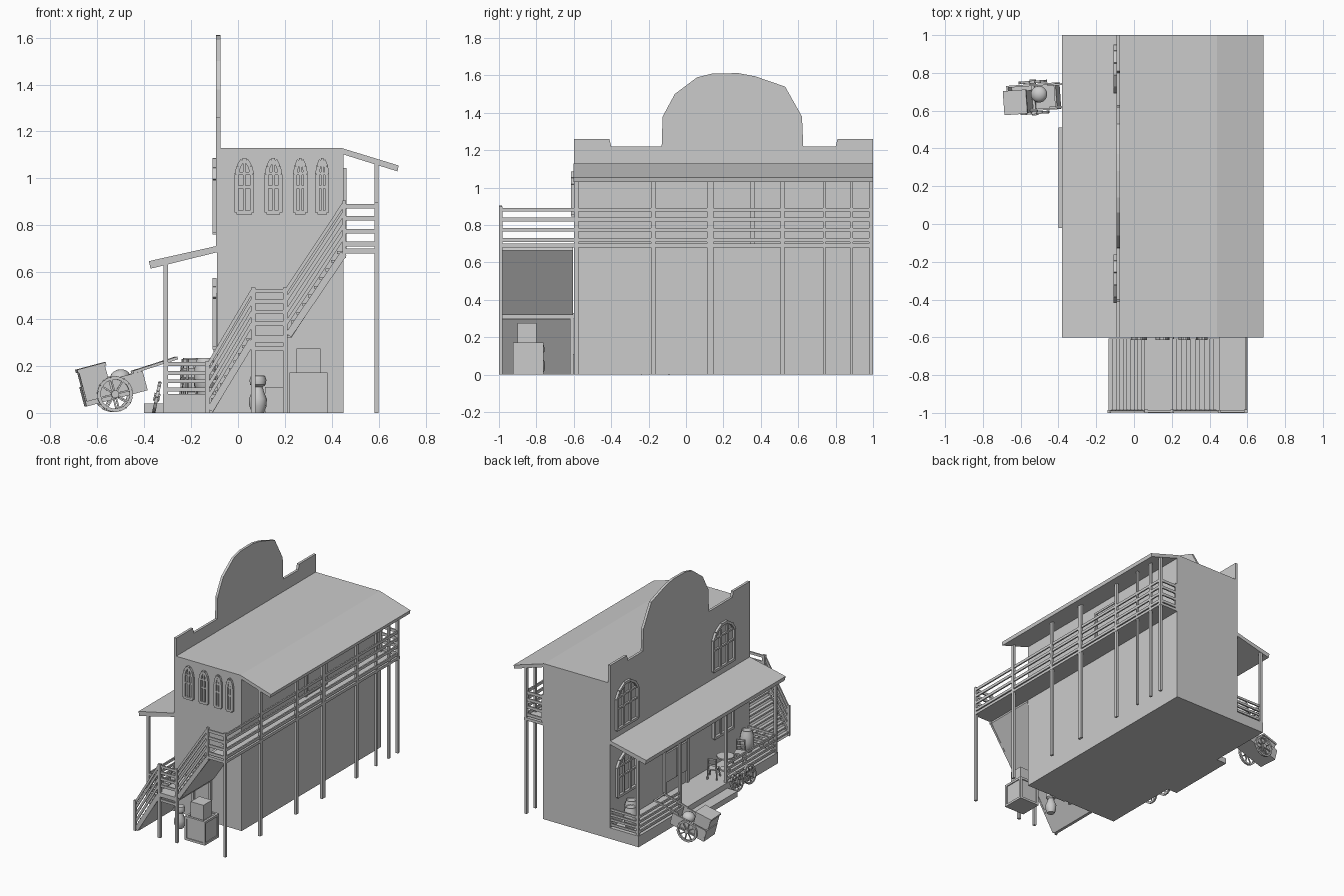
import bpy, bmesh, math
from mathutils import Vector, Matrix

if "Cube" in bpy.data.objects:
    bpy.data.objects.remove(bpy.data.objects["Cube"])


def finish(name, bm, smooth=False, M=None):
    if M is not None:
        bm.transform(M)
    bmesh.ops.recalc_face_normals(bm, faces=bm.faces)
    me = bpy.data.meshes.new(name)
    bm.to_mesh(me)
    bm.free()
    ob = bpy.data.objects.new(name, me)
    bpy.context.collection.objects.link(ob)
    if smooth:
        bpy.context.view_layer.objects.active = ob
        ob.select_set(True)
        bpy.ops.object.shade_smooth_by_angle()
        ob.select_set(False)
    return ob


def box(bm, x0, x1, y0, y1, z0, z1):
    M = Matrix.Translation(((x0+x1)/2, (y0+y1)/2, (z0+z1)/2)) @ Matrix.Diagonal((x1-x0, y1-y0, z1-z0, 1))
    bmesh.ops.create_cube(bm, size=1, matrix=M)


def bar(bm, p, q, w, h):
    p, q = Vector(p), Vector(q)
    d = q - p
    a = d.normalized()
    side = a.cross(Vector((0, 0, 1)))
    side = Vector((0, 1, 0)) if side.length < 1e-3 else side.normalized()
    up = side.cross(a)
    R = Matrix((a, side, up)).transposed().to_4x4()
    bmesh.ops.create_cube(bm, size=1, matrix=Matrix.Translation((p+q)/2) @ R @ Matrix.Diagonal((d.length, w, h, 1)))


def prism(bm, pts, axis, a, b):
    def at(u, v, t):
        return (u, t, v) if axis == 'y' else (t, u, v)
    A = [bm.verts.new(at(u, v, a)) for u, v in pts]
    B = [bm.verts.new(at(u, v, b)) for u, v in pts]
    bm.faces.new(A)
    bm.faces.new(B[::-1])
    for i in range(len(A)):
        j = (i+1) % len(A)
        bm.faces.new((A[j], A[i], B[i], B[j]))


def lathe(bm, prof, loc, n=14):
    rings = [[bm.verts.new((loc[0]+r*math.cos(2*math.pi*i/n), loc[1]+r*math.sin(2*math.pi*i/n), loc[2]+z))
              for i in range(n)] for r, z in prof]
    for A, B in zip(rings, rings[1:]):
        for i in range(n):
            bm.faces.new((A[i], A[(i+1) % n], B[(i+1) % n], B[i]))
    bm.faces.new(rings[0][::-1])
    bm.faces.new(rings[-1])


def make(name, *boxes):
    bm = bmesh.new()
    for b in boxes:
        box(bm, *b)
    return finish(name, bm)


def slab(name, pts, axis, a, b):
    bm = bmesh.new()
    prism(bm, pts, axis, a, b)
    return finish(name, bm)


# Main building, false front and roofs
make("main_walls", (-0.09, 0.45, -0.6, 1, 0, 1.11))
slab("main_roof", [(-0.08, 1.10), (-0.08, 1.13), (0.44, 1.13), (0.685, 1.055), (0.68, 1.03), (0.44, 1.105)], 'y', -0.602, 1)
slab("false_front", [(-0.6, 0.7), (-0.6, 1.26), (-0.41, 1.26), (-0.40, 1.22), (-0.13, 1.22), (-0.125, 1.38),
     (-0.06, 1.5), (0.06, 1.59), (0.14, 1.61), (0.28, 1.612), (0.37, 1.595), (0.53, 1.54), (0.62, 1.38),
     (0.627, 1.22), (0.80, 1.22), (0.81, 1.26), (1, 1.26), (1, 0.7)], 'x', -0.093, -0.075)
slab("porch_roof", [(-0.09, 0.685), (-0.09, 0.712), (-0.38, 0.647), (-0.373, 0.615)], 'y', -0.6, 1)

# Porch floor, step, posts and railings
make("porch_floor", (-0.32, -0.09, -0.6, 1, 0, 0.08))
make("porch_step", (-0.40, -0.32, -0.02, 0.51, 0, 0.04))
make("porch_posts", *[(-0.317, -0.298, y-0.01, y+0.01, 0.08, 0.64) for y in (-0.588, -0.02, 0.51, 0.988)])
bm = bmesh.new()
for z in (0.10, 0.135, 0.17, 0.208):
    for y in (-0.588, 0.988):
        bar(bm, (-0.307, y, z), (-0.09, y, z), 0.01, 0.016)
    for a, b in ((-0.588, -0.02), (0.51, 0.988)):
        bar(bm, (-0.307, a, z), (-0.307, b, z), 0.01, 0.016)
finish("porch_railings", bm)

# Balcony, posts and railings
make("balcony_floor", (0.45, 0.6, -1, 1, 0.68, 0.70))
make("balcony_posts", (0.582, 0.6, -1, -0.982, 0, 0.90), (0.445, 0.46, -1, -0.985, 0.66, 0.905),
     (0.45, 0.462, 0.98, 0.998, 0.7, 0.9),
     *[(0.582, 0.599, y-w, y+w, 0, 1.07) for y, w in ((-0.588, .012), (-0.175, .011), (0.13, .018),
       (0.515, .011), (0.74, .007), (0.885, .009), (0.989, .01))])
bm = bmesh.new()
for z in (0.72, 0.775, 0.83, 0.881):
    bar(bm, (0.593, -0.99, z), (0.593, 0.99, z), 0.01, 0.02)
    for y in (-0.992, 0.99):
        bar(bm, (0.45, y, z), (0.593, y, z), 0.01, 0.02)
finish("balcony_railings", bm)
make("balcony_door", (0.45, 0.456, 0.15, 0.34, 0.70, 1.03), (0.45, 0.462, 0.345, 0.365, 0.70, 1.04),
     (0.45, 0.462, 0.12, 0.14, 0.70, 1.04), (0.45, 0.462, 0.12, 0.365, 1.03, 1.045))

# Two stair flights with a landing between
make("stair_landing", (0.055, 0.21, -1, -0.6, 0.30, 0.33))
make("landing_posts", *[(x, x+0.02, y, y+0.018, 0, h) for x in (0.055, 0.192) for y, h in ((-1, 0.535), (-0.62, 0.31))])
make("stair_newel", (-0.14, -0.122, -1, -0.985, 0, 0.22))
bt, br = bmesh.new(), bmesh.new()
for x0, z0, x1, z1 in ((-0.13, 0.0, 0.06, 0.32), (0.205, 0.32, 0.45, 0.69)):
    prism(bt, [(x0, z0), (x0+0.022, z0), (x1+0.005, z1-0.025), (x1, z1)], 'y', -0.985, -0.605)
    n = 10
    for i in range(n):
        x, z = x0+(x1-x0)*i/n, z0+(z1-z0)*(i+1)/n
        box(bt, x-0.004, x+(x1-x0)/n, -0.985, -0.605, z-0.012, z)
    bar(bt, (x0+0.01, -0.992, z0+0.012), (x1, -0.992, z1-0.012), 0.014, 0.03)
    for h in (0.06, 0.11, 0.16, 0.2):
        bar(br, (x0, -0.993, z0+h), (x1, -0.993, z1+h), 0.01, 0.015)
for z in (0.275, 0.38, 0.43, 0.475, 0.52):
    bar(br, (0.06, -0.993, z), (0.205, -0.993, z), 0.01, 0.018)
finish("stair_flights", bt)
finish("stair_railings", br)


# Arched windows: frame bars, mullions and crossbars
def window(name, at, c, z0, w, h, cols, arch=True):
    bm = bmesh.new()
    k = w/2
    top = [(-k, .72), (-k*.75, .87), (-k*.25, .99), (k*.25, .99), (k*.75, .87), (k, .72)] if arch else [(-k, 1), (k, 1)]
    pts = [(-k, 0)] + top + [(k, 0)]
    P = [at(c+u, z0+v*h) for u, v in pts]
    for p, q in zip(P, P[1:]+P[:1]):
        bar(bm, p, q, 0.018, 0.018)
    for i in range(1, cols):
        u = -k+w*i/cols
        bar(bm, at(c+u, z0), at(c+u, z0+h*(.97 if cols == 2 else .9)), 0.012, 0.012)
    for v in (.48, .74) if arch else (.5,):
        bar(bm, at(c-k, z0+v*h), at(c+k, z0+v*h), 0.012, 0.012)
    finish(name, bm)


front = lambda u, z: (u, -0.606, z)
left = lambda u, z: (-0.1, u, z)
for i, (x, w) in enumerate(((0.027, .066), (0.151, .058), (0.266, .045), (0.359, .042))):
    window(f"front_window_{i}", front, x, 0.855, w, 0.225, 2)
for i, y in enumerate((0.82, -0.29)):
    window(f"upper_window_{i}", left, y, 0.77, 0.24, 0.31, 3)
    window(f"porch_window_{i}", left, y, 0.28, 0.22, 0.29, 3)

# Saloon doorway with swinging half doors
make("door_frame", (-0.105, -0.09, 0.11, 0.13, 0.08, 0.5), (-0.105, -0.09, 0.37, 0.39, 0.08, 0.5),
     (-0.105, -0.09, 0.11, 0.39, 0.49, 0.51))
make("swing_doors", (-0.102, -0.09, 0.135, 0.247, 0.17, 0.38), (-0.102, -0.09, 0.253, 0.365, 0.17, 0.38))

# Barrels on the porch and a jug beneath the stairs
barrel = [(.034, 0), (.037, .02), (.044, .03), (.048, .075), (.044, .12), (.037, .14), (.034, .155), (.028, .15)]
bm = bmesh.new()
for x, y in ((-0.2, 0.92), (-0.142, 0.83), (-0.14, -0.5)):
    lathe(bm, barrel, (x, y, 0.08))
finish("porch_barrels", bm, True)
bm = bmesh.new()
lathe(bm, [(.025, 0), (.037, .03), (.038, .06), (.026, .09), (.02, .11), (.033, .12), (.036, .14), (.03, .158), (.02, .16)],
      (0.085, -0.79, 0))
finish("clay_jug", bm, True)

# Crates under the stairs
make("crates", (0.225, 0.375, -0.92, -0.77, 0, 0.165), (0.25, 0.352, -0.9, -0.8, 0.165, 0.275))
make("crate_trim", *[(x, x+.016, y, y+.016, 0, 0.17) for x in (0.22, 0.366) for y in (-0.926, -0.778)],
     *[(0.22, 0.382, y, y+.016, z, z+.016) for y in (-0.926, -0.778) for z in (0, 0.156)],
     *[(x, x+.016, -0.926, -0.762, z, z+.016) for x in (0.22, 0.366) for z in (0, 0.156)])
make("cellar_hatch", (0.115, 0.2, -0.61, -0.6, 0, 0.11))

# Chairs and a round table on the porch
for i, (y, a) in enumerate(((-0.03, 200), (-0.33, 20))):
    bm = bmesh.new()
    box(bm, -.032, .032, -.032, .032, .065, .074)
    for sx in (-1, 1):
        bar(bm, (sx*.026, .026, .07), (sx*.036, .036, 0), .008, .008)
        bar(bm, (sx*.026, -.03, .15), (sx*.032, -.036, 0), .008, .008)
    for z in (.105, .143):
        bar(bm, (-.03, -.03, z), (.03, -.03, z), .006, .014)
    finish(f"chair_{i}", bm, M=Matrix.Translation((-0.2, y, .08)) @ Matrix.Rotation(math.radians(a), 4, 'Z'))
bm = bmesh.new()
lathe(bm, [(.035, 0), (.035, .01), (.01, .015), (.01, .09), (.058, .092), (.058, .102)], (-0.19, -0.18, .08))
finish("round_table", bm)


# Spoked wheel about the local y axis
def wheel(name, M, r):
    bm = bmesh.new()
    P = [Vector((math.cos(i*math.pi/8), 0, math.sin(i*math.pi/8)))*(r-.006) for i in range(16)]
    for i, p in enumerate(P):
        bar(bm, p, P[(i+1) % 16], .014, .014)
        if i % 2 == 0:
            bar(bm, p*.1, p, .007, .007)
    bmesh.ops.create_cone(bm, cap_ends=True, segments=10, radius1=.017, radius2=.017, depth=.026,
                          matrix=Matrix.Rotation(math.pi/2, 4, 'X'))
    finish(name, bm, M=M)


for i, y in enumerate((-0.09, -0.235)):
    wheel(f"spare_wheel_{i}", Matrix.Translation((-0.346, y, .067)) @ Matrix.Rotation(.2, 4, 'Y')
          @ Matrix.Rotation(math.pi/2, 4, 'Z'), .067)

# Tilted hand cart with load, its shafts resting on the porch rail
C = Matrix.Translation((-0.53, 0.67, .08)) @ Matrix.Rotation(.07, 4, 'Z') @ Matrix.Rotation(-.26, 4, 'Y')
bm = bmesh.new()
box(bm, -.125, .14, -.07, .07, -.02, -.008)
for s in (-1, 1):
    box(bm, -.125, .14, s*.066-.005, s*.066+.005, -.02, .065)
    bar(bm, (.1, s*.06, .07), (.3, s*.06, .08), .01, .012)
box(bm, -.13, -.12, -.07, .07, -.02, .065)
box(bm, .13, .14, -.07, .07, -.02, .065)
bar(bm, (0, -.085, 0), (0, .085, 0), .014, .014)
bar(bm, (.29, -.06, .08), (.29, .06, .08), .01, .01)
finish("cart_bed", bm, M=C)
bm = bmesh.new()
box(bm, -.125, -.01, -.078, .04, .0, .135)
box(bm, -.13, -.004, -.083, .045, .128, .142)
finish("cart_crate", bm, M=C)
bm = bmesh.new()
bmesh.ops.create_uvsphere(bm, u_segments=14, v_segments=8, radius=.045,
                          matrix=Matrix.Translation((.045, .015, .06)) @ Matrix.Diagonal((1, 1, .8, 1)))
finish("cart_sack", bm, True, M=C)
for s in (-1, 1):
    wheel(f"cart_wheel_{s}", C @ Matrix.Translation((0, s*.082, 0)), .076)
